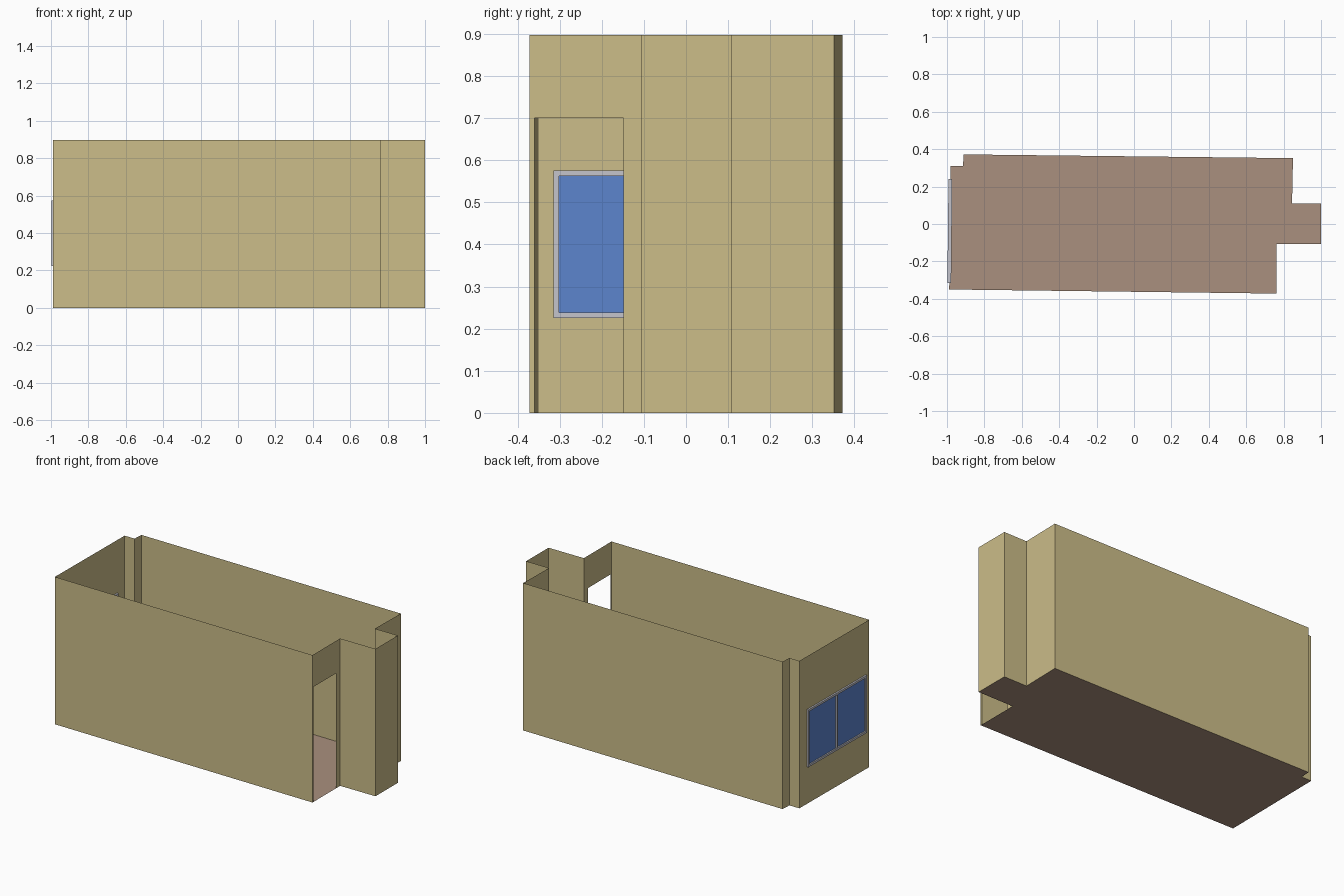
import bpy, bmesh, math
from mathutils import Vector, Matrix

if "Cube" in bpy.data.objects:
    bpy.data.objects.remove(bpy.data.objects["Cube"])

H = 0.897


def material(name, rgb):
    m = bpy.data.materials.new(name)
    lin = [(c / 255 / 12.92) if c < 11 else ((c / 255 + 0.055) / 1.055) ** 2.4 for c in rgb]
    m.diffuse_color = (*lin, 1)
    m.use_nodes = True
    m.node_tree.nodes["Principled BSDF"].inputs["Base Color"].default_value = m.diffuse_color
    return m


WALL = material("tan wall", (204, 189, 137))
FLOOR = material("brown floor", (170, 144, 126))
FRAME = material("light grey frame", (196, 196, 204))
GLASS = material("blue glass", (92, 132, 205))


def finish(bm, name, mat):
    bmesh.ops.remove_doubles(bm, verts=bm.verts, dist=1e-5)
    me = bpy.data.meshes.new(name)
    bm.to_mesh(me)
    bm.free()
    me.materials.append(mat)
    ob = bpy.data.objects.new(name, me)
    bpy.context.collection.objects.link(ob)
    return ob


# Room outline, counter-clockwise from the front left corner
outline = [(-0.988, -0.35), (0.762, -0.372), (0.762, -0.106), (1.0, -0.106),
           (1.0, 0.109), (0.845, 0.109), (0.85, 0.352), (-0.911, 0.372),
           (-0.914, 0.311), (-0.981, 0.311)]
# Openings by wall number: (y from, y to, z from, z to)
DOOR, WINDOW = 1, 9
openings = {DOOR: (-0.36, -0.148, 0.0, 0.70),
            WINDOW: (0.236, -0.311, 0.229, 0.571)}

# Walls: upright sheets, with strips left out for the openings
bm = bmesh.new()
for i, p in enumerate(outline):
    a, b = Vector(p), Vector(outline[(i + 1) % len(outline)])

    def panel(t0, t1, z0, z1):
        if z1 - z0 < 1e-4:
            return
        q, r = a.lerp(b, t0), a.lerp(b, t1)
        bm.faces.new([bm.verts.new((*c, z)) for c, z in ((q, z0), (r, z0), (r, z1), (q, z1))])

    if i in openings:
        y0, y1, z0, z1 = openings[i]
        t0, t1 = ((y - a.y) / (b.y - a.y) for y in (y0, y1))
        panel(0, t0, 0, H)
        panel(t1, 1, 0, H)
        panel(t0, t1, 0, z0)
        panel(t0, t1, z1, H)
    else:
        panel(0, 1, 0, H)
walls = finish(bm, "walls", WALL)
# Join the strips of each pierced wall into clean flat faces
bm = bmesh.new()
bm.from_mesh(walls.data)
bmesh.ops.dissolve_limit(bm, angle_limit=math.radians(0.1), verts=bm.verts, edges=bm.edges)
bmesh.ops.triangulate(bm, faces=[f for f in bm.faces if len(f.verts) > 4])
bm.to_mesh(walls.data)
bm.free()

# Floor sheet
bm = bmesh.new()
bm.faces.new([bm.verts.new((x, y, 0)) for x, y in outline])
finish(bm, "floor", FLOOR)

# Window: frame bars and two panes, aligned to the left wall
a, b = Vector(outline[WINDOW]), Vector(outline[0])
cy, cz, w, h, bar = -0.0375, 0.40, 0.555, 0.35, 0.013
cx = a.lerp(b, (cy - a.y) / (b.y - a.y)).x
turn = Matrix.Translation((cx, cy, cz)) @ Matrix.Rotation(math.atan2(b.x - a.x, a.y - b.y), 4, 'Z')


def box(bm, y, z, depth, sy, sz):
    m = turn @ Matrix.Translation((0, y, z)) @ Matrix.Diagonal((depth, sy, sz, 1))
    bmesh.ops.create_cube(bm, size=1, matrix=m)


bm = bmesh.new()
for s in (-1, 1):
    box(bm, s * (w - bar) / 2, 0, 0.02, bar, h)
    box(bm, 0, s * (h - bar) / 2, 0.02, w - 2 * bar, bar)
box(bm, 0, 0, 0.018, bar, h - 2 * bar)
finish(bm, "window_frame", FRAME)

bm = bmesh.new()
for s in (-1, 1):
    box(bm, s * (w - bar) / 4, 0, 0.004, (w - 3 * bar) / 2, h - 2 * bar)
finish(bm, "window_panes", GLASS)
